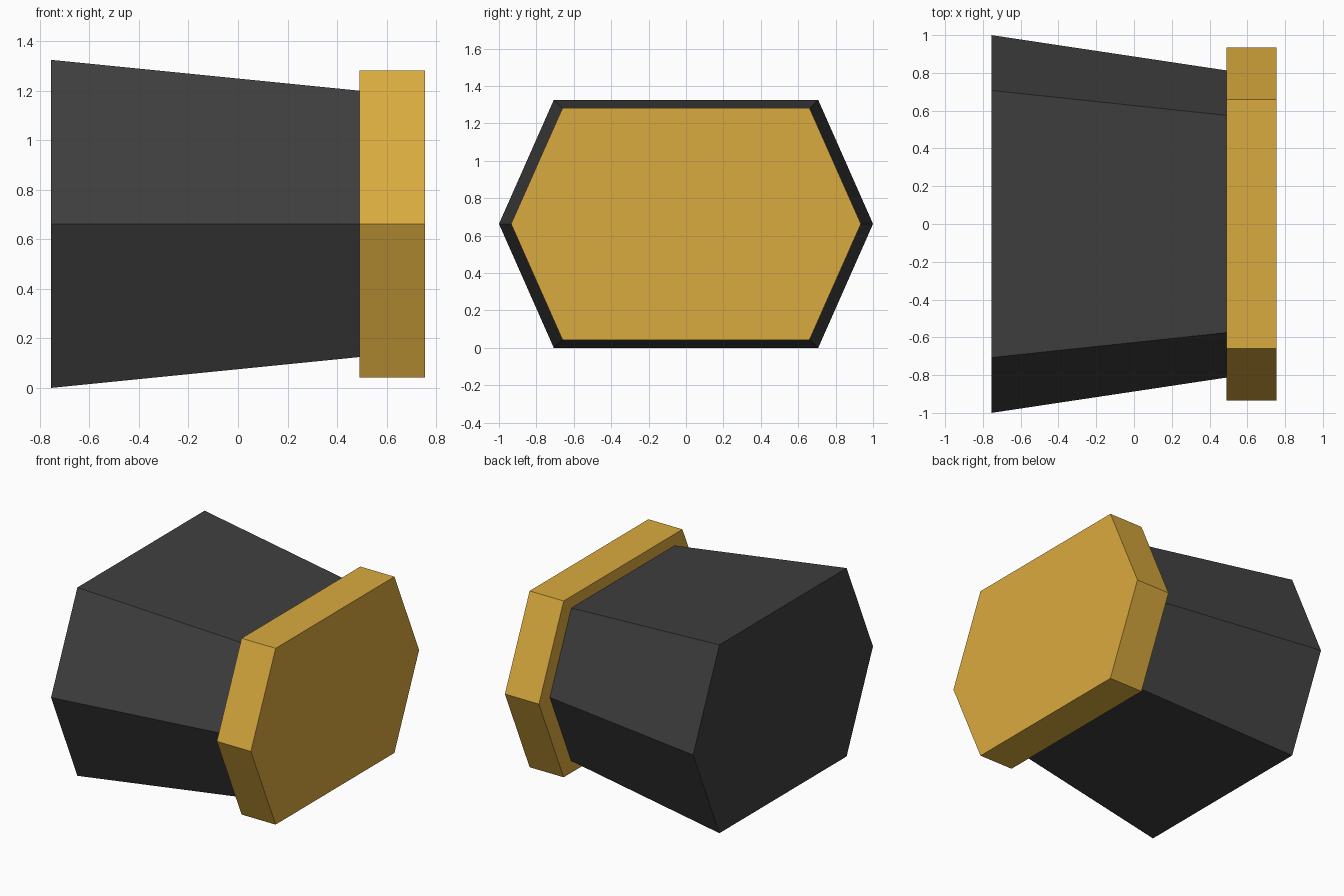
import bpy
import bmesh

if "Cube" in bpy.data.objects:
    bpy.data.objects.remove(bpy.data.objects["Cube"])

MID_Z = 0.6625


def material(name, rgb):
    m = bpy.data.materials.new(name)
    m.diffuse_color = (*rgb, 1.0)
    m.use_nodes = True
    m.node_tree.nodes["Principled BSDF"].inputs["Base Color"].default_value = m.diffuse_color
    return m


def hexagon(x, tip, flat, half_height):
    """Six-sided section in the YZ plane: points at the sides, flat top and bottom."""
    outline = [(tip, 0), (flat, half_height), (-flat, half_height),
               (-tip, 0), (-flat, -half_height), (flat, -half_height)]
    return [(x, y, MID_Z + z) for y, z in outline]


def hex_prism(name, start, end, mat):
    """Closed solid between two hexagonal sections."""
    bm = bmesh.new()
    a = [bm.verts.new(p) for p in start]
    b = [bm.verts.new(p) for p in end]
    bm.faces.new(a)
    bm.faces.new(b)
    for i in range(6):
        j = (i + 1) % 6
        bm.faces.new((a[i], a[j], b[j], b[i]))
    bmesh.ops.recalc_face_normals(bm, faces=bm.faces)
    mesh = bpy.data.meshes.new(name)
    bm.to_mesh(mesh)
    bm.free()
    mesh.materials.append(mat)
    obj = bpy.data.objects.new(name, mesh)
    bpy.context.collection.objects.link(obj)
    return obj


dark = material("dark_grey", (0.05, 0.05, 0.05))
gold = material("gold", (0.70, 0.405, 0.049))

# Tapered body, wide at the left end
hex_prism("tapered_body",
          hexagon(-0.755, 1.0, 0.707, 0.6625),
          hexagon(0.49, 0.813, 0.575, 0.538), dark)

# Straight end cap
hex_prism("end_cap",
          hexagon(0.49, 0.935, 0.66, 0.62),
          hexagon(0.755, 0.935, 0.66, 0.62), gold)
